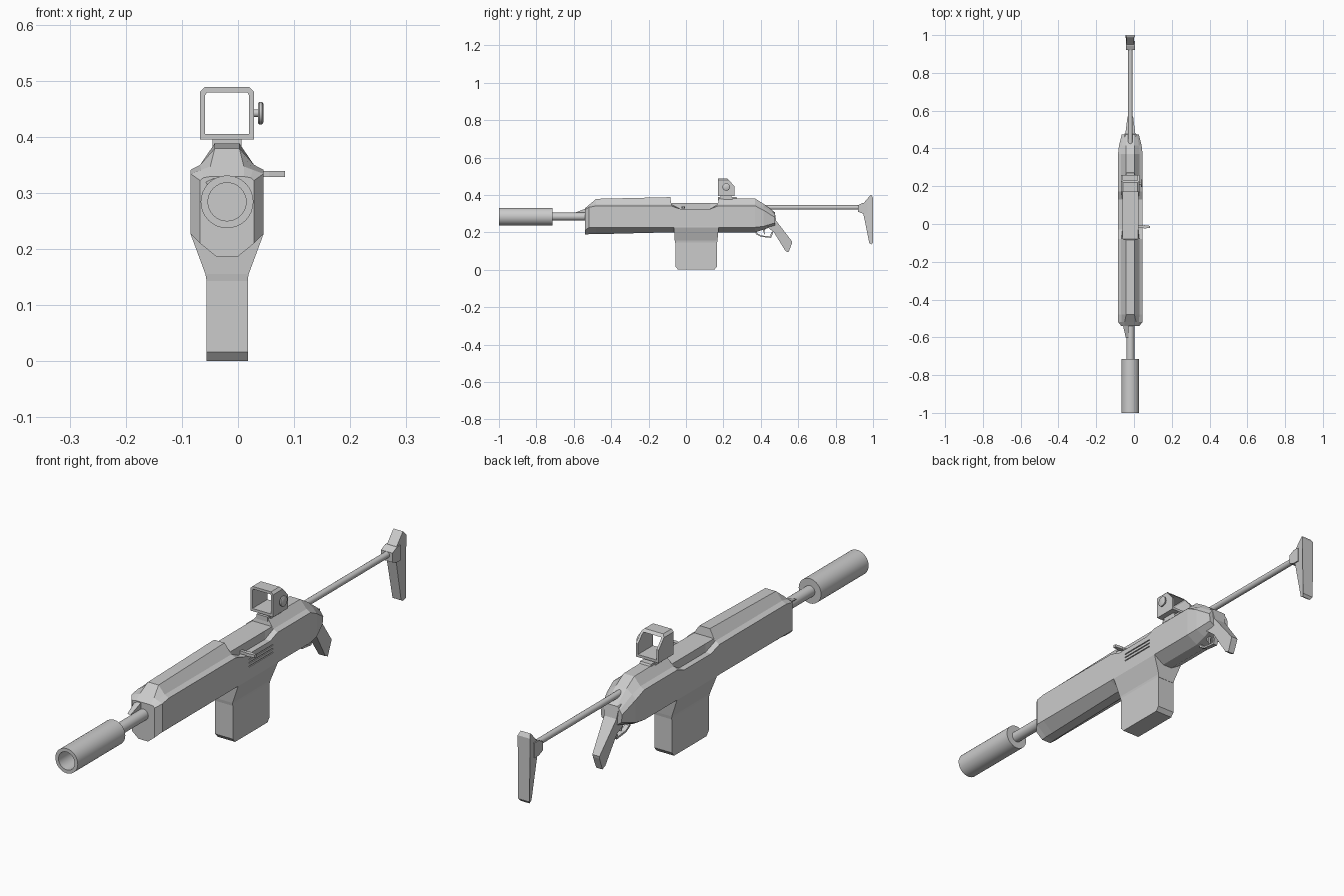
import bpy, bmesh, math
from mathutils import Matrix

if "Cube" in bpy.data.objects:
    bpy.data.objects.remove(bpy.data.objects["Cube"])

CX = -0.0195  # symmetry plane of the model


def make(name, verts, faces):
    bm = bmesh.new()
    vs = [bm.verts.new(v) for v in verts]
    for f in faces:
        bm.faces.new([vs[i] for i in f])
    bmesh.ops.recalc_face_normals(bm, faces=bm.faces)
    me = bpy.data.meshes.new(name)
    bm.to_mesh(me)
    bm.free()
    ob = bpy.data.objects.new(name, me)
    bpy.context.collection.objects.link(ob)
    return ob


def loft(name, rings, closed=False):
    """Skin a list of equal-length rings; cap the ends or close the loop."""
    n, m = len(rings[0]), len(rings)
    verts = [v for r in rings for v in r]
    faces = [(k * n + i, k * n + (i + 1) % n, (k + 1) % m * n + (i + 1) % n, (k + 1) % m * n + i)
             for k in range(m if closed else m - 1) for i in range(n)]
    if not closed:
        faces += [tuple(range(n)), tuple(range((m - 1) * n, m * n))]
    return make(name, verts, faces)


def prism(name, pts):
    """Side profile of (y, z, half width) points, mirrored about the centre."""
    return loft(name, [[(CX + s * w, y, z) for y, z, w in pts] for s in (-1, 1)])


def box(name, x0, x1, y0, y1, z0, z1):
    return loft(name, [[(x, y0, z0), (x, y1, z0), (x, y1, z1), (x, y0, z1)] for x in (x0, x1)])


def lathe(name, stations, origin, axis='Y', n=24):
    """Turned part from (distance, radius) stations along y or x."""
    rings = []
    for d, r in stations:
        ring = []
        for i in range(n):
            a = 2 * math.pi * i / n
            u, v = r * math.cos(a), r * math.sin(a)
            p = (u, d, v) if axis == 'Y' else (d, u, v)
            ring.append(tuple(o + q for o, q in zip(origin, p)))
        rings.append(ring)
    ob = loft(name, rings)
    bpy.ops.object.select_all(action='DESELECT')
    ob.select_set(True)
    bpy.context.view_layer.objects.active = ob
    bpy.ops.object.shade_smooth_by_angle(angle=math.radians(35))
    return ob


# Receiver and handguard: y, then (half width, z) from bottom to top
def top(z0, z4):
    return [(.02, z0), (.065, .227), (.065, .341), (.048, .35), (.022, z4)]


step = [(.02, .2), (.065, .227), (.065, .341), (.048, .35), (.042, .357)]
recess = [(.02, .2), (.065, .227), (.065, .325), (.042, .325), (.042, .357)]
sections = [
    (-.54, [(.02, .187), (.048, .21), (.048, .322), (.042, .327), (.03, .329)]),
    (-.518, [(.02, .19), (.065, .227), (.065, .334), (.046, .341), (.03, .347)]),
    (-.48, top(.19, .379)),
    (-.084, top(.2, .388)),
    (-.08, step), (-.03, recess), (.13, recess), (.172, step),
    (.176, top(.2, .382)), (.37, top(.2, .38)),
    (.415, [(.02, .215), (.06, .232), (.06, .318), (.045, .335), (.022, .352)]),
    (.475, [(.02, .235), (.042, .25), (.045, .28), (.035, .295), (.022, .307)]),
]
rings = []
for y, half in sections:
    rings.append([(CX + x, y, z) for x, z in half] + [(CX - x, y, z) for x, z in reversed(half)])
receiver = loft("receiver", rings)

# Three thin grooves on the right side
for i, z in enumerate((.302, .288, .274)):
    cutter = box("groove_cutter", CX + .061, CX + .08, 0, .145, z, z + .004)
    cutter.hide_render = True
    cutter.hide_viewport = True
    mod = receiver.modifiers.new("groove", 'BOOLEAN')
    mod.operation, mod.object, mod.solver = 'DIFFERENCE', cutter, 'EXACT'

# Magazine well tapering down from the body sides, and the magazine
loft("magazine_well", [
    [(CX + a * w, y, z) for a, y in ((-1, y0), (1, y0), (1, y1), (-1, y1))]
    for z, w, y0, y1 in ((.24, .0645, -.065, .175), (.227, .0652, -.065, .175),
                         (.155, .0385, -.06, .168), (.143, .0365, -.058, .166))])
w = .037
prism("magazine", [(-.056, .16, w), (-.056, .016, w), (-.042, 0, w), (.152, 0, w),
                   (.165, .016, w), (.165, .16, w)])

# Barrel and hollow suppressor
lathe("barrel", [(-.73, .021), (-.5, .021)], (CX, 0, .284))
lathe("suppressor", [(-.715, .047), (-1, .047), (-1, .034), (-.88, .034)], (CX, 0, .284), n=32)

# Small wedge above the barrel on the left
loft("barrel_wedge", [[(x, -.6, .303), (x, -.53, .30), (x, -.53, .329)] for x in (-.044, -.03)])
make("wedge_fin", [(-.044, -.6, .303), (-.044, -.53, .30), (-.06, -.53, .322), (-.044, -.53, .329)],
     [(0, 1, 2), (0, 2, 3), (1, 2, 3), (0, 1, 3)])

# Charging handle
loft("charging_handle", [[(x, -.015 - h, .328), (x, -.015 + h, .328),
                          (x, -.015 + h, .339), (x, -.015 - h, .339)]
                         for x, h in ((.01, .006), (.045, .006), (.055, .009), (.084, .005))])

# Pistol grip, trigger and guard
prism("grip", [(.42, .24, .032), (.45, .315, .03), (.475, .306, .032), (.482, .262, .026),
               (.568, .15, .015), (.566, .14, .014), (.548, .093, .013), (.532, .1, .014),
               (.47, .2, .02)])
t = .009
prism("trigger_guard", [(.365, .21, t), (.375, .19, t), (.4, .176, t), (.455, .17, t),
                        (.468, .205, t), (.455, .2, t), (.45, .178, t), (.402, .183, t),
                        (.381, .195, t), (.375, .215, t)])
prism("trigger", [(.415, .23, .005), (.412, .205, .005), (.422, .188, .005),
                  (.42, .206, .005), (.43, .23, .005)])

# Stock rod and butt plate
lathe("stock_rod", [(.38, .012), (.94, .012)], (CX, 0, .333), n=16)
prism("stock_block", [(.92, .31, .024), (.92, .345, .024), (.945, .357, .024),
                      (.97, .357, .024), (.97, .3, .024), (.945, .3, .024)])
prism("butt_plate", [(.944, .35, .02), (.985, .397, .02), (.99, .4, .02), (1, .385, .026),
                     (1, .145, .024), (.992, .135, .018), (.98, .142, .018), (.948, .3, .02)])

# Sight: base, open frame with sloped rear, and side knob
prism("sight_base", [(.185, .375, .026), (.185, .4, .026), (.24, .4, .026), (.25, .375, .026)])
prism("sight_rail", [(.172, .37, .023), (.172, .388, .023), (.27, .388, .023), (.28, .37, .023)])


def frame_ring(half, rear):
    pts = half + [(-x, z) for x, z in reversed(half)]
    return [(CX + x, .17 if not rear else .26 - max(0, z - .445) * .9, z) for x, z in pts]


outer = [(.048, .395), (.048, .445), (.048, .48), (.039, .489)]
inner = [(.039, .405), (.039, .445), (.039, .474), (.036, .479)]
loft("sight_frame", [frame_ring(outer, False), frame_ring(outer, True),
                     frame_ring(inner, True), frame_ring(inner, False)], closed=True)
lathe("sight_knob", [(.02, .007), (.036, .007), (.036, .018), (.038, .02), (.043, .02), (.045, .017)],
      (0, .215, .442), axis='X', n=16)
